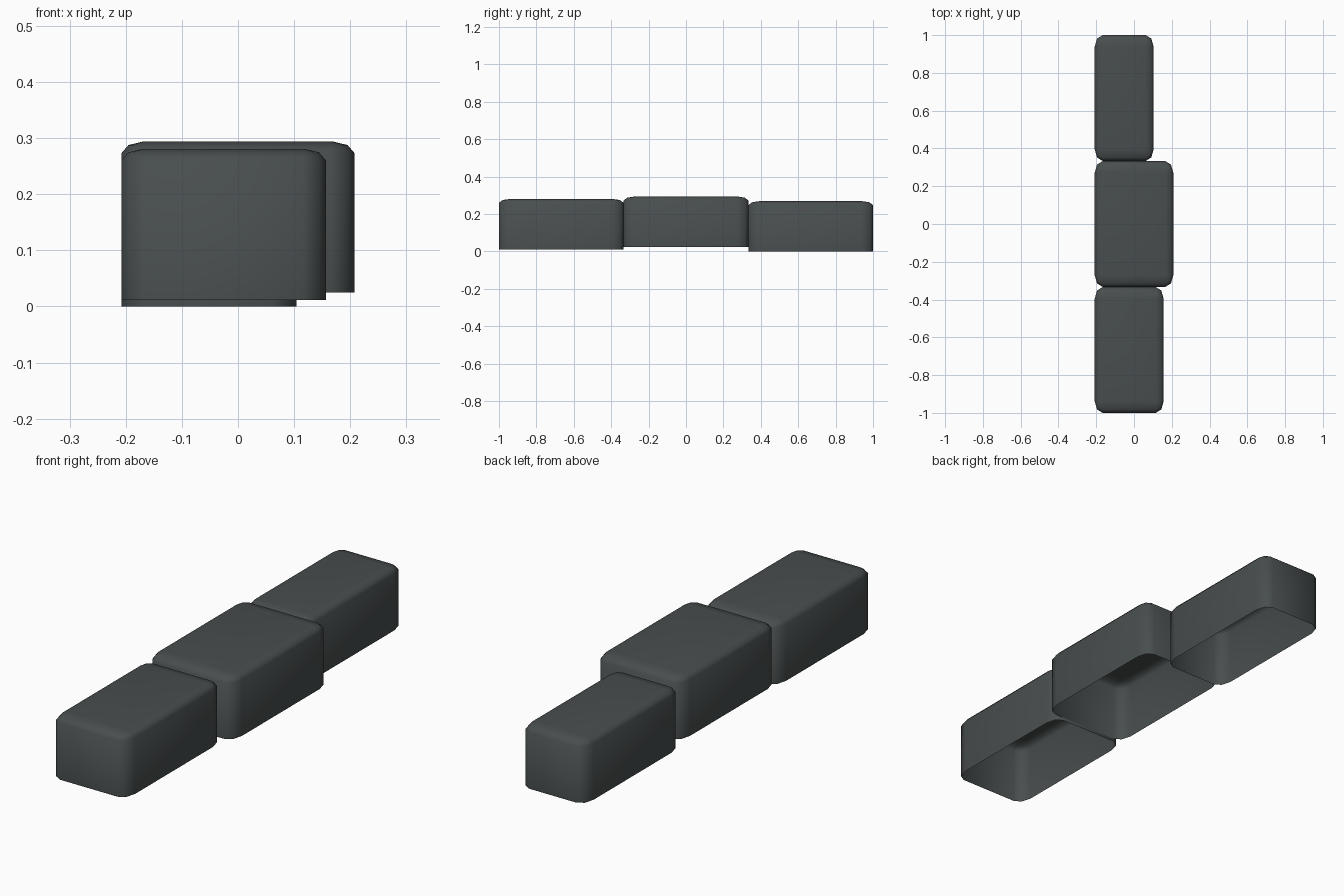
import bpy, bmesh, math

if "Cube" in bpy.data.objects:
    bpy.data.objects.remove(bpy.data.objects["Cube"])

BX, BY, BZ = 0.042, 0.062, 0.021   # bevel reach along each axis
HEIGHT = 0.269
SEG = 2


def outline(x0, x1, y0, y1, inset_x, inset_y):
    """Rounded rectangle, counter-clockwise; corners shrink as the ring moves in."""
    cx, cy, hx, hy = (x0 + x1) / 2, (y0 + y1) / 2, (x1 - x0) / 2, (y1 - y0) / 2
    pts = []
    for q, (sx, sy) in enumerate([(1, 1), (-1, 1), (-1, -1), (1, -1)]):
        for i in range(SEG + 1):
            a = math.radians(90) * (q + i / SEG)
            pts.append((cx + sx * (hx - BX) + (BX - inset_x) * math.cos(a),
                        cy + sy * (hy - BY) + (BY - inset_y) * math.sin(a)))
    return pts


def open_block(name, x0, x1, y0, y1, z0):
    """Thin-walled block with rounded sides and top, open underneath."""
    bm = bmesh.new()
    z1 = z0 + HEIGHT
    levels = [(0, z0), (0, z1 - BZ), (0.3, z1 - BZ * 0.3), (0.93, z1)]
    rings = [[bm.verts.new((x, y, z)) for x, y in
              outline(x0, x1, y0, y1, t * BX, t * BY)] for t, z in levels]
    n = len(rings[0])
    for lo, hi in zip(rings, rings[1:]):
        for i in range(n):
            j = (i + 1) % n
            bm.faces.new((lo[i], lo[j], hi[j], hi[i]))
    bm.faces.new(rings[-1])
    mesh = bpy.data.meshes.new(name)
    bm.to_mesh(mesh)
    bm.free()
    mesh.shade_smooth()
    obj = bpy.data.objects.new(name, mesh)
    bpy.context.collection.objects.link(obj)
    mat = bpy.data.materials.get("dark_plastic") or bpy.data.materials.new("dark_plastic")
    mat.diffuse_color = (0.065, 0.075, 0.075, 1)
    mat.use_nodes = True
    mat.node_tree.nodes["Principled BSDF"].inputs["Base Color"].default_value = mat.diffuse_color
    mesh.materials.append(mat)
    return obj


# Three stepped key-like blocks in a row
open_block("front_block", -0.208, 0.157, -1.0, -0.334, 0.012)
open_block("middle_block", -0.208, 0.208, -0.333, 0.333, 0.025)
open_block("back_block", -0.208, 0.104, 0.334, 1.0, 0.0)
